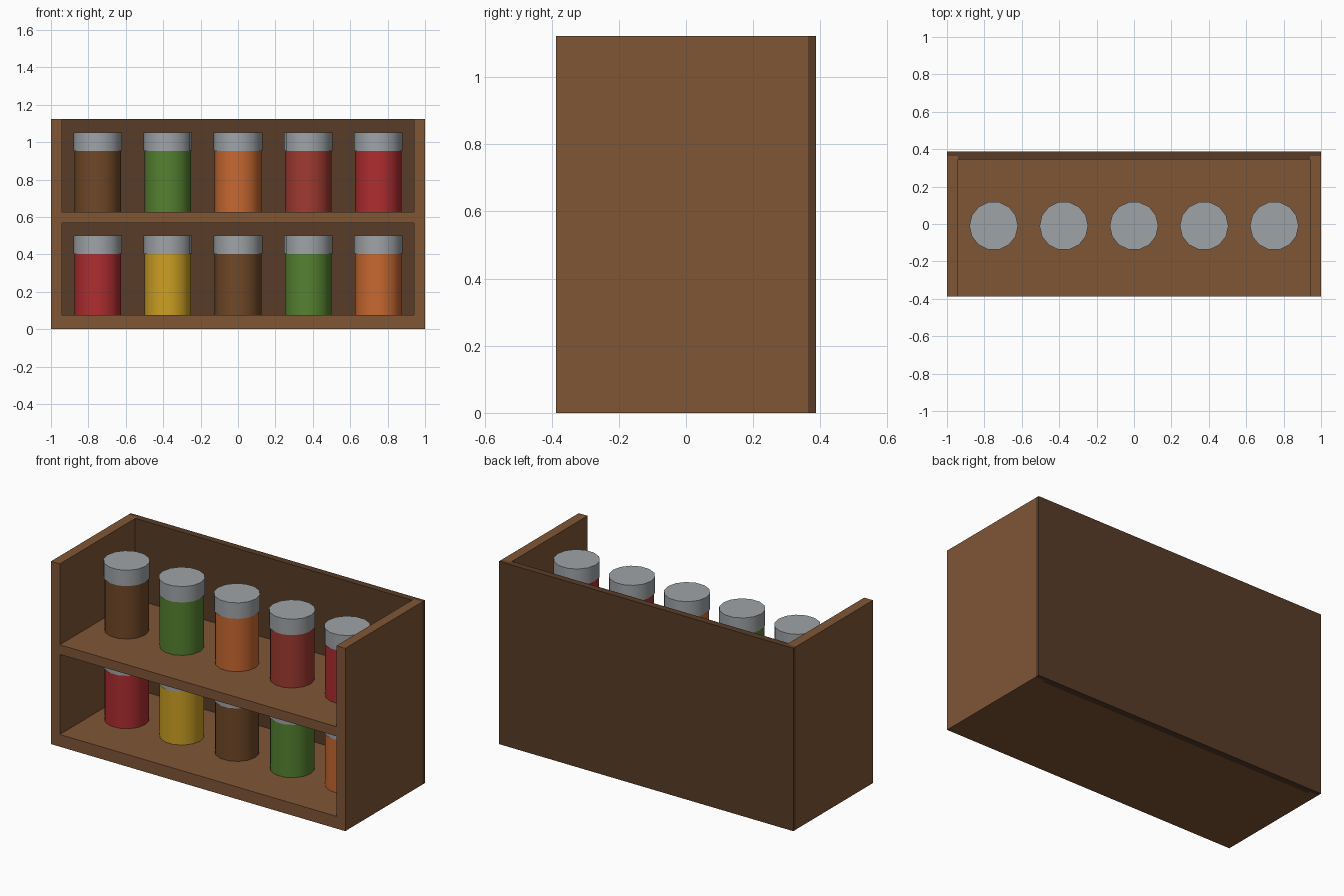
import bpy, bmesh, math
from mathutils import Matrix, Vector

if "Cube" in bpy.data.objects:
    bpy.data.objects.remove(bpy.data.objects["Cube"])


def material(name, rgb):
    m = bpy.data.materials.new(name)
    m.diffuse_color = (*rgb, 1)
    m.use_nodes = True
    m.node_tree.nodes["Principled BSDF"].inputs["Base Color"].default_value = m.diffuse_color
    return m


def add_object(name, bm, mat, smooth=False):
    bmesh.ops.recalc_face_normals(bm, faces=bm.faces)
    me = bpy.data.meshes.new(name)
    bm.to_mesh(me)
    bm.free()
    me.materials.append(mat)
    ob = bpy.data.objects.new(name, me)
    bpy.context.collection.objects.link(ob)
    if smooth:
        bpy.ops.object.select_all(action='DESELECT')
        ob.select_set(True)
        bpy.context.view_layer.objects.active = ob
        bpy.ops.object.shade_smooth_by_angle(angle=math.radians(40))
    return ob


def board(name, x0, x1, y0, y1, z0, z1, mat):
    bm = bmesh.new()
    size = Matrix.Diagonal((x1 - x0, y1 - y0, z1 - z0, 1))
    centre = Vector((x0 + x1, y0 + y1, z0 + z1)) / 2
    bmesh.ops.create_cube(bm, size=1, matrix=Matrix.Translation(centre) @ size)
    return add_object(name, bm, mat)


def cylinder(name, x, y, z0, z1, r, mat):
    bm = bmesh.new()
    place = Matrix.Translation((x, y, (z0 + z1) / 2)) @ Matrix.Rotation(math.pi / 2, 4, 'Z')
    bmesh.ops.create_cone(bm, cap_ends=True, segments=14, radius1=r, radius2=r,
                          depth=z1 - z0, matrix=place)
    return add_object(name, bm, mat, smooth=True)


wood = material("wood", (0.212, 0.093, 0.037))
dark_wood = material("dark_wood", (0.098, 0.045, 0.021))
lid_grey = material("lid_grey", (0.35, 0.37, 0.39))
spices = [material(n, c) for n, c in (
    ("red_spice", (0.43, 0.026, 0.03)),
    ("yellow_spice", (0.61, 0.35, 0.017)),
    ("brown_spice", (0.162, 0.065, 0.02)),
    ("green_spice", (0.091, 0.223, 0.03)),
    ("orange_spice", (0.58, 0.14, 0.03)),
    ("rust_spice", (0.35, 0.042, 0.03)))]

TOP, IN, FRONT, BACK = 1.123, 0.94, -0.387, 0.387
SIDE_END, PANEL = 0.363, 0.345

# Side boards and shelves
board("left_side", -1, -IN, FRONT, SIDE_END, 0, TOP, wood)
board("right_side", IN, 1, FRONT, SIDE_END, 0, TOP, wood)
board("bottom_shelf", -IN, IN, FRONT, PANEL, 0, 0.075, wood)
board("upper_shelf", -IN, IN, FRONT, PANEL, 0.567, 0.626, wood)

# Back panel, rebated to fit between the sides
bm = bmesh.new()
plan = [(-1, BACK), (-1, SIDE_END), (-IN, SIDE_END), (-IN, PANEL),
        (IN, PANEL), (IN, SIDE_END), (1, SIDE_END), (1, BACK)]
face = bm.faces.new([bm.verts.new((x, y, 0)) for x, y in plan])
ext = bmesh.ops.extrude_face_region(bm, geom=[face], use_keep_orig=True)
bmesh.ops.translate(bm, vec=(0, 0, TOP),
                    verts=[v for v in ext["geom"] if isinstance(v, bmesh.types.BMVert)])
add_object("back_panel", bm, dark_wood)

# Two rows of jars with lids
rows = (("lower", 0.075, (0, 1, 2, 3, 4)), ("upper", 0.626, (2, 3, 4, 5, 0)))
for row, z, order in rows:
    for i, colour in enumerate(order):
        x = (i - 2) * 0.375
        cylinder(f"{row}_jar_{i + 1}", x, -0.01, z, z + 0.328, 0.125, spices[colour])
        cylinder(f"{row}_lid_{i + 1}", x, -0.01, z + 0.327, z + 0.425, 0.13, lid_grey)
